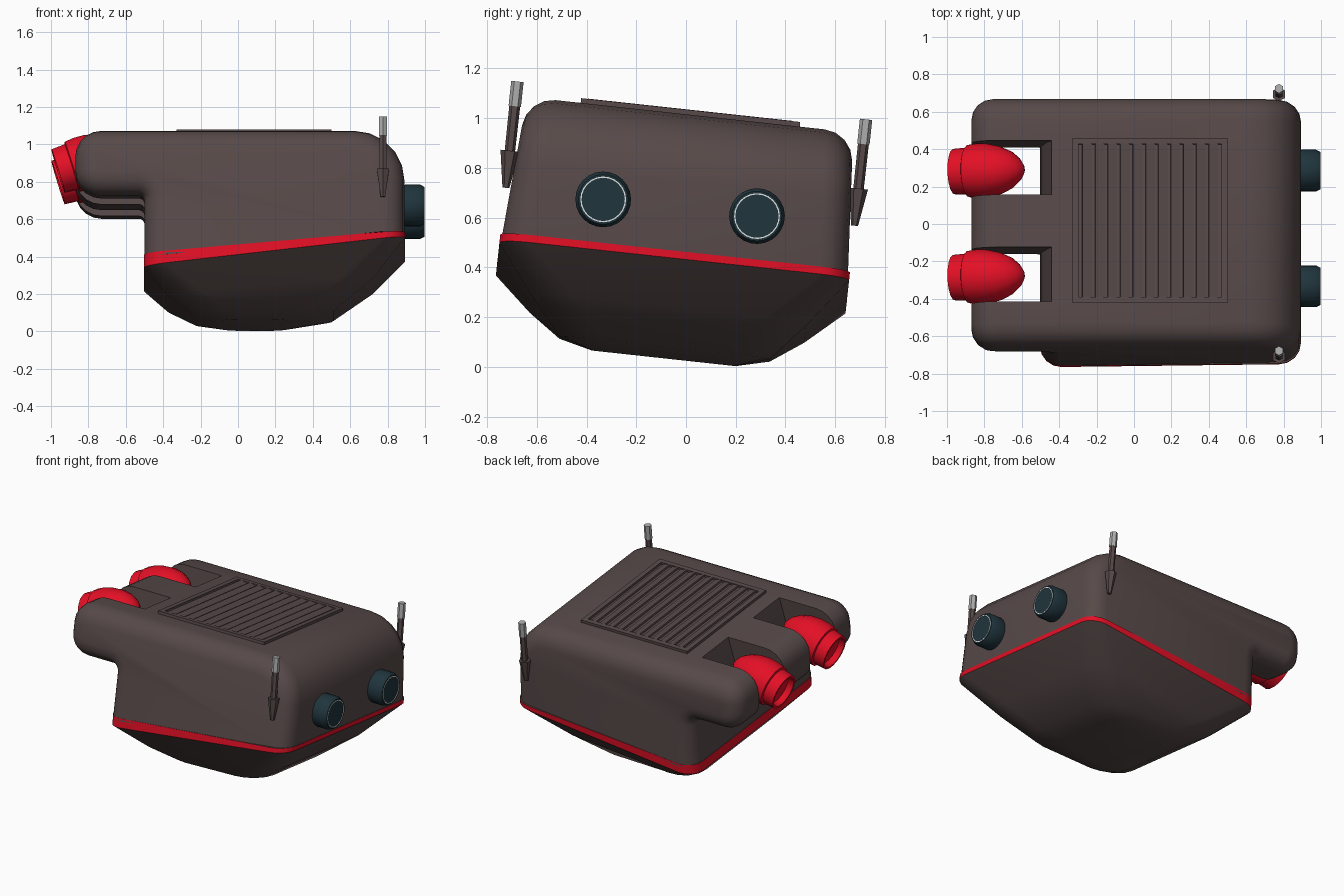
import bpy, bmesh, math
from mathutils import Matrix, Vector

if "Cube" in bpy.data.objects:
    bpy.data.objects.remove(bpy.data.objects["Cube"])

# whole model leans sideways; parts are built upright then moved by TILT
TILT = (Matrix.Translation((0, 0, -0.003)) @ Matrix.Rotation(math.radians(-6.2), 4, 'X')
        @ Matrix.Translation((0, -0.093, 0)))


def mat(name, c):
    m = bpy.data.materials.new(name)
    m.diffuse_color = (*c, 1)
    m.use_nodes = True
    m.node_tree.nodes["Principled BSDF"].inputs["Base Color"].default_value = m.diffuse_color
    return m


BROWN = mat("dark brown", (0.095, 0.068, 0.066))
RED = mat("red", (0.78, 0.005, 0.019))
TEAL = mat("dark teal", (0.014, 0.035, 0.046))
SILVER = mat("silver", (0.42, 0.42, 0.42))
WHITE = mat("pale grey", (0.75, 0.75, 0.75))


def finish(name, bm, mats, angle=35):
    bmesh.ops.recalc_face_normals(bm, faces=bm.faces)
    me = bpy.data.meshes.new(name)
    bm.to_mesh(me)
    bm.free()
    me.transform(TILT)
    for m in mats:
        me.materials.append(m)
    ob = bpy.data.objects.new(name, me)
    bpy.context.collection.objects.link(ob)
    bpy.ops.object.select_all(action='DESELECT')
    ob.select_set(True)
    bpy.context.view_layer.objects.active = ob
    if angle:
        bpy.ops.object.shade_smooth_by_angle(angle=math.radians(angle))
    return ob


def loft(bm, rings, caps=(True, True)):
    vs = [[bm.verts.new(p) for p in r] for r in rings]
    out = []
    for a, b in zip(vs, vs[1:]):
        n = len(a)
        out.append([bm.faces.new((a[i], a[(i + 1) % n], b[(i + 1) % n], b[i])) for i in range(n)])
    if caps[0]:
        bm.faces.new(vs[0])
    if caps[1]:
        bm.faces.new(vs[-1])
    return out


def lathe(name, prof, origin, axis, n, m, angle=35, closed=False):
    bm = bmesh.new()
    q = Vector(axis).to_track_quat('Z', 'Y')
    rings = [[Vector(origin) + q @ Vector((r * math.cos(t), r * math.sin(t), s))
              for t in (2 * math.pi * (i + .5) / n for i in range(n))] for s, r in prof]
    loft(bm, rings, (not closed, not closed))
    return finish(name, bm, [m], angle)


def box(bm, c, size, tilt=0):
    bmesh.ops.create_cube(bm, size=1, matrix=Matrix.Translation(c) @ Matrix.Rotation(tilt, 4, 'Y')
                          @ Matrix.Diagonal((*size, 1)))


# ---- upper body: rounded side profile swept across with rounded edges
B = 0.115
# x, z, radius, inset direction x, z, convex
CORNERS = [(0.89, 0.455, 0, -1, 0, 1), (0.89, 1.012, 0.27, -1, -1, 1), (-0.87, 1.012, 0.14, 1, -1, 1),
           (-0.87, 0.66, 0.14, 1, 1, 1), (-0.5, 0.66, 0.03, 1, 1, -1), (-0.5, 0.33, 0, 1, 0, 1)]


def profile(d):
    pts = []
    for x, z, r, sx, sz, cv in CORNERS:
        x, z = x + sx * d, z + sz * d
        if r == 0:
            pts.append((x, z))
            continue
        r = r - cv * d
        cx, cz = x + cv * sx * r, z + cv * sz * r
        a = [math.radians(90 * i / 5) for i in range(6)]
        arc = [(cx - cv * sx * r * math.cos(t), cz - cv * sz * r * math.sin(t)) for t in a]
        # start on the vertical tangent when arriving along a vertical edge
        pts += arc if (sx, sz, cv) in ((-1, -1, 1), (1, 1, 1)) and cv > 0 else arc[::-1]
    return pts


def half_width(z):
    return 0.663 + (0.96 - z) * 0.0712


# corner D is reached along a vertical edge, C and E along horizontal ones
thetas = [math.radians(t) for t in (90, 67.5, 45, 22.5, 0)]
rings = []
for side, ths in ((-1, thetas), (1, thetas[::-1])):
    for t in ths:
        rings.append([(x, side * (half_width(z) - B * (1 - math.sin(t))), z)
                      for x, z in profile(B * (1 - math.cos(t)))])
bm = bmesh.new()
loft(bm, rings)
body = finish("upper_body", bm, [BROWN], 0)

# notches for the thrusters
for y in (-0.287, 0.287):
    bm = bmesh.new()
    side = [(-1.2, 0.6), (-0.498, 0.6), (-0.498, 0.72), (-0.47, 0.88), (-0.42, 1.1), (-1.2, 1.1)]
    loft(bm, [[(x, y + o, z) for x, z in side] for o in (-0.146, 0.146)])
    cutter = finish("notch_cutter", bm, [BROWN], 0)
    cutter.hide_render = True
    bpy.context.view_layer.objects.active = body
    mod = body.modifiers.new("notch", 'BOOLEAN')
    mod.operation, mod.solver, mod.object = 'DIFFERENCE', 'EXACT', cutter
    bpy.ops.object.modifier_apply(modifier=mod.name)
    bpy.data.objects.remove(cutter)
bpy.ops.object.select_all(action='DESELECT')
body.select_set(True)
bpy.ops.object.shade_smooth_by_angle(angle=math.radians(35))


# ---- lower hull with the red stripe as its first band
def footprint(x0, x1, hw, r, zl, zr):
    pts = []
    for cx, cy, a0 in ((x1 - r, hw - r, 0), (x0 + r, hw - r, 90), (x0 + r, r - hw, 180), (x1 - r, r - hw, 270)):
        for i in range(5):
            t = math.radians(a0 + 22.5 * i)
            x = cx + r * math.cos(t)
            pts.append((x, cy + r * math.sin(t), zl + (zr - zl) * (x - x0) / (x1 - x0)))
    return pts


bm = bmesh.new()
bands = loft(bm, [footprint(-0.503, 0.893, 0.707, B, 0.34, 0.462),
                  footprint(-0.503, 0.893, 0.707, B, 0.272, 0.432),
                  footprint(-0.37, 0.72, 0.555, 0.17, 0.135, 0.235),
                  footprint(-0.235, 0.51, 0.425, 0.18, 0.055, 0.075),
                  footprint(-0.1, 0.28, 0.29, 0.12, 0.027, 0.027)])
for f in bands[0]:
    f.material_index = 1
finish("lower_hull", bm, [BROWN, RED])

# ---- roof vent: frame, floor and louvre slats
bm = bmesh.new()
cx = 0.085
box(bm, (cx, 0, 1.012), (0.82, 0.88, 0.006))
for s in (-1, 1):
    box(bm, (cx + s * 0.3985, 0, 1.018), (0.033, 0.886, 0.026))
    box(bm, (cx, s * 0.427, 1.018), (0.77, 0.032, 0.026))
for k in range(11):
    box(bm, (-0.285 + 0.0675 * (k + 0.5), 0, 1.021), (0.05, 0.83, 0.012), math.radians(12))
finish("roof_vent", bm, [BROWN], 0)

# ---- parts that come in pairs
for s, side in ((-1, "front"), (1, "back")):
    # thruster: open nozzle, collar and dome
    lathe(side + "_thruster",
          [(0.04, 0.1), (0, 0.107), (0, 0.122), (0.075, 0.127), (0.08, 0.14), (0.13, 0.146), (0.19, 0.144),
           (0.26, 0.128), (0.32, 0.1), (0.365, 0.062), (0.388, 0.025), (0.392, 0.004)],
          (-0.962, s * 0.285, 0.824), (0.955, 0, 0.295), 16, RED)
    # headlamp and its thin ring
    lathe(side + "_lamp", [(0, 0.105), (0.03, 0.112), (0.105, 0.112), (0.128, 0.1), (0.128, 0.09), (0.126, 0.088)],
          (0.868, s * 0.311, 0.636), (1, 0, 0), 24, TEAL)
    lathe(side + "_lamp_ring", [(0, 0.092), (0.003, 0.092), (0.003, 0.087), (0, 0.087)],
          (0.995, s * 0.311, 0.636), (1, 0, 0), 24, WHITE, closed=True)
    # antenna: tapered foot, rod and tip
    lathe(side + "_antenna", [(0, 0.014), (0.15, 0.038), (0.15, 0.021), (0.335, 0.022)],
          (0.775, s * 0.705, 0.64), (0, 0, 1), 6, BROWN, 0)
    lathe(side + "_antenna_tip", [(0, 0.025), (0.1, 0.025)],
          (0.775, s * 0.705, 0.97), (0, 0, 1), 6, SILVER, 0)
